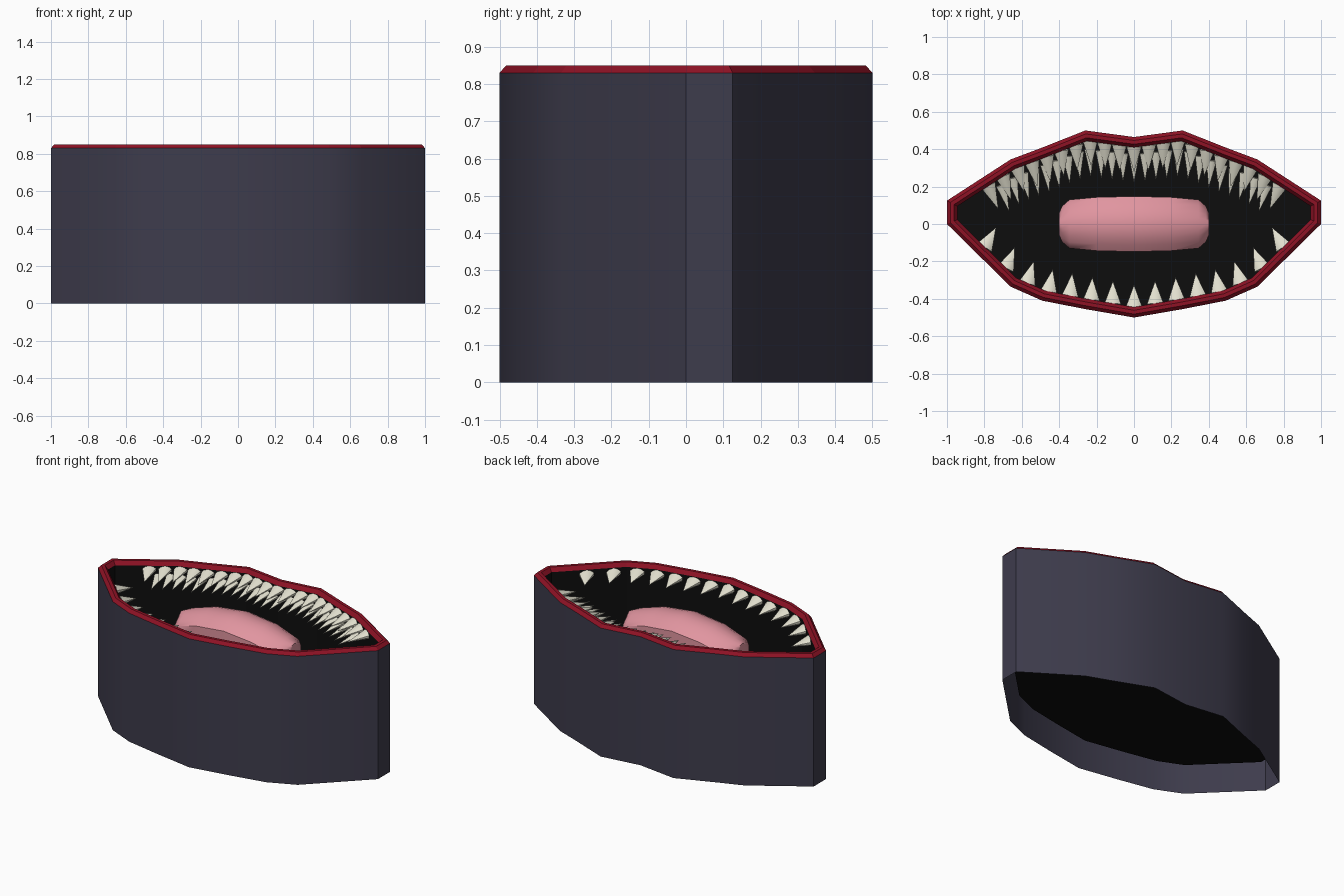
import bpy, bmesh, math
from mathutils import Vector, Matrix

if "Cube" in bpy.data.objects:
    bpy.data.objects.remove(bpy.data.objects["Cube"])


def material(name, rgb):
    m = bpy.data.materials.new(name)
    m.diffuse_color = (*rgb, 1)
    m.use_nodes = True
    m.node_tree.nodes["Principled BSDF"].inputs["Base Color"].default_value = m.diffuse_color
    return m


SLATE = material("slate wall", (0.048, 0.045, 0.073))
RED = material("dark red lip", (0.27, 0.006, 0.018))
BLACK = material("black interior", (0.004, 0.004, 0.004))
PINK = material("pink tongue", (0.75, 0.30, 0.35))
IVORY = material("ivory teeth", (0.76, 0.74, 0.62))

# Mouth outline: right half from top middle to bottom middle, then mirrored
half = [(0, .465), (.26, .50), (.5, .405), (.66, .345), (1, .125),
        (1, 0), (.66, -.335), (.49, -.41), (.26, -.455), (0, -.50)]
OUTLINE = [Vector(p) for p in half] + [Vector((-x, y)) for x, y in half[-2:0:-1]]


def inset(d):
    """Outline moved inward by d with mitred corners (outline is clockwise)."""
    out, n = [], len(OUTLINE)
    for i, p in enumerate(OUTLINE):
        a = (p - OUTLINE[i - 1]).normalized()
        b = (OUTLINE[(i + 1) % n] - p).normalized()
        na, nb = Vector((a.y, -a.x)), Vector((b.y, -b.x))
        m = (na + nb).normalized()
        out.append(p + m * d / max(m.dot(na), .4))
    return out


def finish(bm, name, mat, angle=None, normals=True):
    if normals:
        bmesh.ops.recalc_face_normals(bm, faces=bm.faces)
    me = bpy.data.meshes.new(name)
    bm.to_mesh(me)
    bm.free()
    me.materials.append(mat)
    ob = bpy.data.objects.new(name, me)
    bpy.context.collection.objects.link(ob)
    if angle:
        bpy.ops.object.select_all(action='DESELECT')
        ob.select_set(True)
        bpy.context.view_layer.objects.active = ob
        bpy.ops.object.shade_smooth_by_angle(angle=math.radians(angle))
    return ob


def loft(rings, name, mat, cap_start=False, cap_end=False, angle=None, normals=True):
    bm = bmesh.new()
    rows = [[bm.verts.new(p) for p in r] for r in rings]
    n = len(rows[0])
    for r, s in zip(rows, rows[1:]):
        for i in range(n):
            j = (i + 1) % n
            bm.faces.new((r[i], s[i], s[j], r[j]))
    if cap_start:
        bm.faces.new(rows[0])
    if cap_end:
        bm.faces.new(rows[-1][::-1])
    return finish(bm, name, mat, angle, normals)


def ring(d, z):
    return [(p.x, p.y, z) for p in inset(d)]


# Outer shell, open at the bottom
loft([ring(0, 0), ring(0, .83)], "outer_wall", SLATE, angle=35, normals=False).data.flip_normals()
for o in [bpy.data.objects["outer_wall"]]:
    # make sure the wall faces outward
    f = o.data.polygons[0]
    if f.normal.dot(f.center) < 0:
        o.data.flip_normals()

# Lip with chamfered edges
loft([ring(0, .83), ring(.018, .85), ring(.038, .85), ring(.055, .825)], "lip", RED, normals=False)
lip = bpy.data.objects["lip"].data
if lip.polygons[len(OUTLINE)].normal.z < 0:
    lip.flip_normals()

# Black cup inside the mouth
loft([ring(.055, .825), ring(.055, .16)], "mouth_interior", BLACK, cap_end=True, normals=False)
cup = bpy.data.objects["mouth_interior"].data
if cup.polygons[-1].normal.z < 0:
    cup.flip_normals()

# Tongue: domed sections along x
sections = []
for x, w in [(-.4, .06), (-.385, .095), (-.345, .13), (-.2, .143), (0, .148),
             (.2, .143), (.345, .13), (.385, .095), (.4, .06)]:
    top = .805 - .09 * (x / .4) ** 2
    sec = [(x, -w, .60), (x, -w, top - .06)]
    for k in range(1, 8):
        t = -1 + k / 4
        sec.append((x, w * t, top - .06 * t * t))
    sec += [(x, w, top - .06), (x, w, .60)]
    sections.append(sec)
loft(sections, "tongue", PINK, True, True, angle=40)


# Teeth: cones set along the inner edge of the lip
def edge_y(x, upper):
    pts = sorted([p for p in inset(.05) if (p.y > .05) == upper], key=lambda p: p.x)
    for a, b in zip(pts, pts[1:]):
        if a.x <= x <= b.x:
            return a.y + (b.y - a.y) * (x - a.x) / (b.x - a.x)
    return pts[0].y


def tooth_row(name, xs, upper, length, width, z, drop, back=0.0, lean=.35):
    bm = bmesh.new()
    s = -1 if upper else 1
    for x in xs:
        base = Vector((x, edge_y(x, upper) + s * back, z))
        d = Vector((-lean * x * abs(x), s, -drop)).normalized()
        side = d.cross(Vector((0, 0, 1))).normalized()
        up = side.cross(d)
        rot = Matrix((side, up, d)).transposed().to_4x4()
        m = (Matrix.Translation(base + d * length / 2) @ rot
             @ Matrix.Diagonal((1, .6, 1, 1)))
        bmesh.ops.create_cone(bm, cap_ends=True, segments=10, radius1=width / 2,
                              radius2=0, depth=length, matrix=m)
    finish(bm, name, IVORY, 40)


def spread(n, reach):
    return [reach * (2 * i / (n - 1) - 1) for i in range(n)]


tooth_row("lower_teeth", spread(15, .80), False, .125, .095, .795, .15, lean=.9)
tooth_row("upper_outer_teeth", spread(21, .78), True, .14, .085, .80, .15, lean=.7)
tooth_row("upper_inner_teeth", spread(25, .71), True, .15, .06, .775, .15, back=.045, lean=.6)
